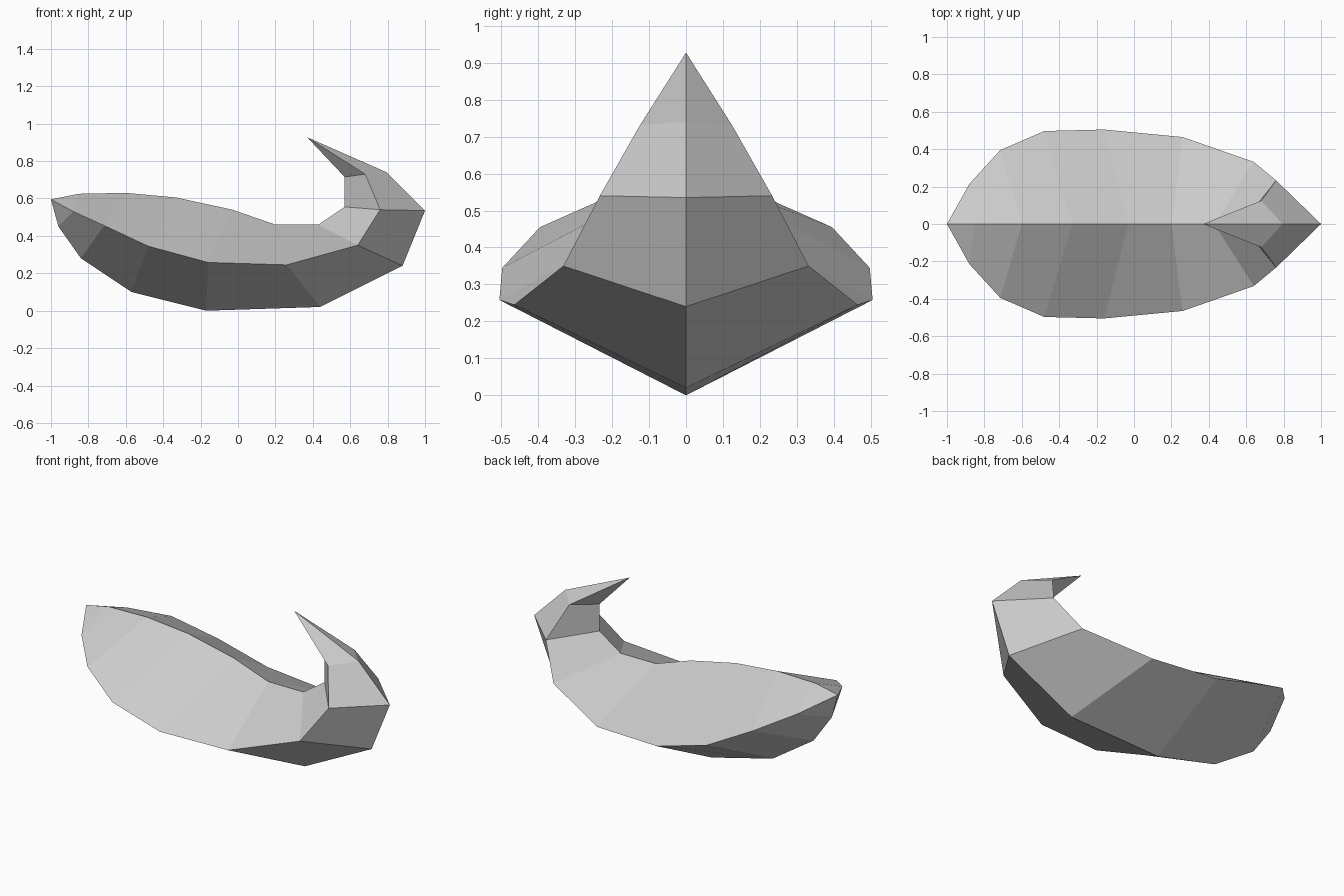
import bpy
import bmesh

cube = bpy.data.objects.get("Cube")
if cube:
    bpy.data.objects.remove(cube, do_unlink=True)

# Single grey material
grey = bpy.data.materials.new("light_grey")
grey.use_nodes = True
colour = (0.6, 0.6, 0.6, 1.0)
grey.diffuse_color = colour
grey.node_tree.nodes["Principled BSDF"].inputs["Base Color"].default_value = colour

# Four ridges of the horn, from the blunt end to the curled tip
blunt_end = (-1.0, 0, 0.595)
curled_tip = (0.37, 0, 0.927)
outer = [(-0.96, 0.45), (-0.84, 0.28), (-0.57, 0.10), (-0.17, 0.0),
         (0.44, 0.02), (0.88, 0.24), (1.0, 0.535), (0.795, 0.74)]
inner = [(-0.85, 0.625), (-0.60, 0.63), (-0.33, 0.605), (-0.03, 0.54),
         (0.20, 0.46), (0.43, 0.46), (0.57, 0.555), (0.57, 0.715)]
side = [(-0.88, 0.215, 0.53), (-0.715, 0.395, 0.455), (-0.48, 0.497, 0.345),
        (-0.16, 0.505, 0.258), (0.26, 0.465, 0.245), (0.64, 0.332, 0.35),
        (0.76, 0.233, 0.54), (0.68, 0.125, 0.73)]

# Diamond cross-sections bridged along the body
bm = bmesh.new()
rings = []
for (ox, oz), (ix, iz), (sx, sy, sz) in zip(outer, inner, side):
    corners = [(ox, 0, oz), (sx, sy, sz), (ix, 0, iz), (sx, -sy, sz)]
    rings.append([bm.verts.new(c) for c in corners])
for a, b in zip(rings, rings[1:]):
    for i in range(4):
        j = (i + 1) % 4
        bm.faces.new((a[i], a[j], b[j], b[i]))

# Pointed ends
for point, ring in ((blunt_end, rings[0]), (curled_tip, rings[-1])):
    apex = bm.verts.new(point)
    for i in range(4):
        bm.faces.new((apex, ring[i], ring[(i + 1) % 4]))
bmesh.ops.recalc_face_normals(bm, faces=bm.faces)

mesh = bpy.data.meshes.new("curved_horn")
bm.to_mesh(mesh)
bm.free()
mesh.materials.append(grey)
horn = bpy.data.objects.new("curved_horn", mesh)
bpy.context.scene.collection.objects.link(horn)
